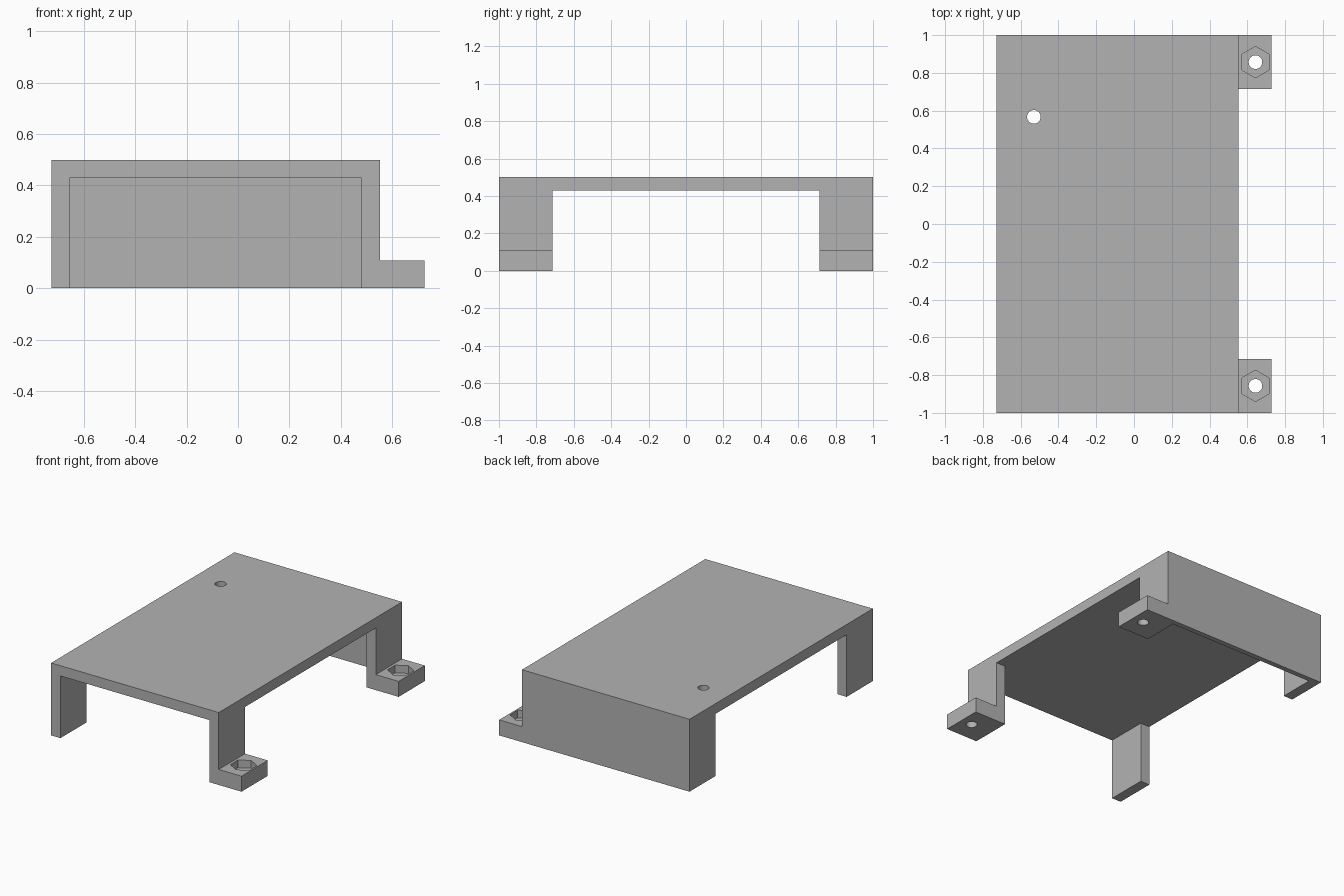
import bpy
import math

if "Cube" in bpy.data.objects:
    bpy.data.objects.remove(bpy.data.objects["Cube"])

grey = bpy.data.materials.new("plain grey")
grey.use_nodes = True
grey.diffuse_color = (0.45, 0.45, 0.45, 1)
grey.node_tree.nodes["Principled BSDF"].inputs["Base Color"].default_value = (0.45, 0.45, 0.45, 1)

X0, X1, X2 = -0.727, 0.553, 0.727     # body right, body left, tab end
HEIGHT, WALL, LEG, TAB = 0.5, 0.071, 0.286, 0.107
BACK = 0.036
HOLE = 0.036


def box(name, x, y, z):
    """Box from (min, max) ranges."""
    bpy.ops.mesh.primitive_cube_add(size=1, location=[sum(r) / 2 for r in (x, y, z)])
    ob = bpy.context.object
    ob.name = name
    ob.scale = [r[1] - r[0] for r in (x, y, z)]
    bpy.ops.object.transform_apply(location=True, rotation=False, scale=True)
    ob.data.materials.append(grey)
    return ob


def boolean(target, tool, operation):
    mod = target.modifiers.new(tool.name, "BOOLEAN")
    mod.operation = operation
    mod.solver = "EXACT"
    mod.object = tool
    bpy.context.view_layer.objects.active = target
    bpy.ops.object.modifier_apply(modifier=mod.name)
    bpy.data.objects.remove(tool)


def drill(target, x, y, z, radius, sides, depth):
    """Cut a round or hexagonal hole centred at the given point."""
    bpy.ops.mesh.primitive_cylinder_add(vertices=sides, radius=radius, depth=depth, location=(x, y, z))
    tool = bpy.context.object
    tool.name = "drill"
    tool.hide_render = True
    boolean(target, tool, "DIFFERENCE")


# Hollow cover, open at the front and below, with a thin back wall
cover = box("cover", (X0, X1), (-1, 1), (0, HEIGHT))
boolean(cover, box("hollow", (X0 + WALL, X1 - WALL), (-1.2, 1 - BACK), (-0.2, HEIGHT - WALL)), "DIFFERENCE")

# Side openings leave one leg at each corner
boolean(cover, box("side_opening", (-1, 1), (LEG - 1, 1 - LEG), (-0.2, HEIGHT - WALL)), "DIFFERENCE")

# Mounting tabs with a nut recess and screw hole
for side in (-1, 1):
    y = side * (1 - LEG / 2)
    tab = box("tab", (X1 - WALL / 2, X2), (y - LEG / 2, y + LEG / 2), (0, TAB))
    boolean(cover, tab, "UNION")
    drill(cover, 0.643, y, TAB, 0.083, 6, 0.107)
    drill(cover, 0.643, y, 0, HOLE, 32, 0.5)

# Small hole through the top plate
drill(cover, -0.53, 0.567, HEIGHT, HOLE, 32, 0.3)

bpy.ops.object.select_all(action="DESELECT")
cover.select_set(True)
bpy.context.view_layer.objects.active = cover
bpy.ops.object.shade_smooth_by_angle(angle=math.radians(30))
